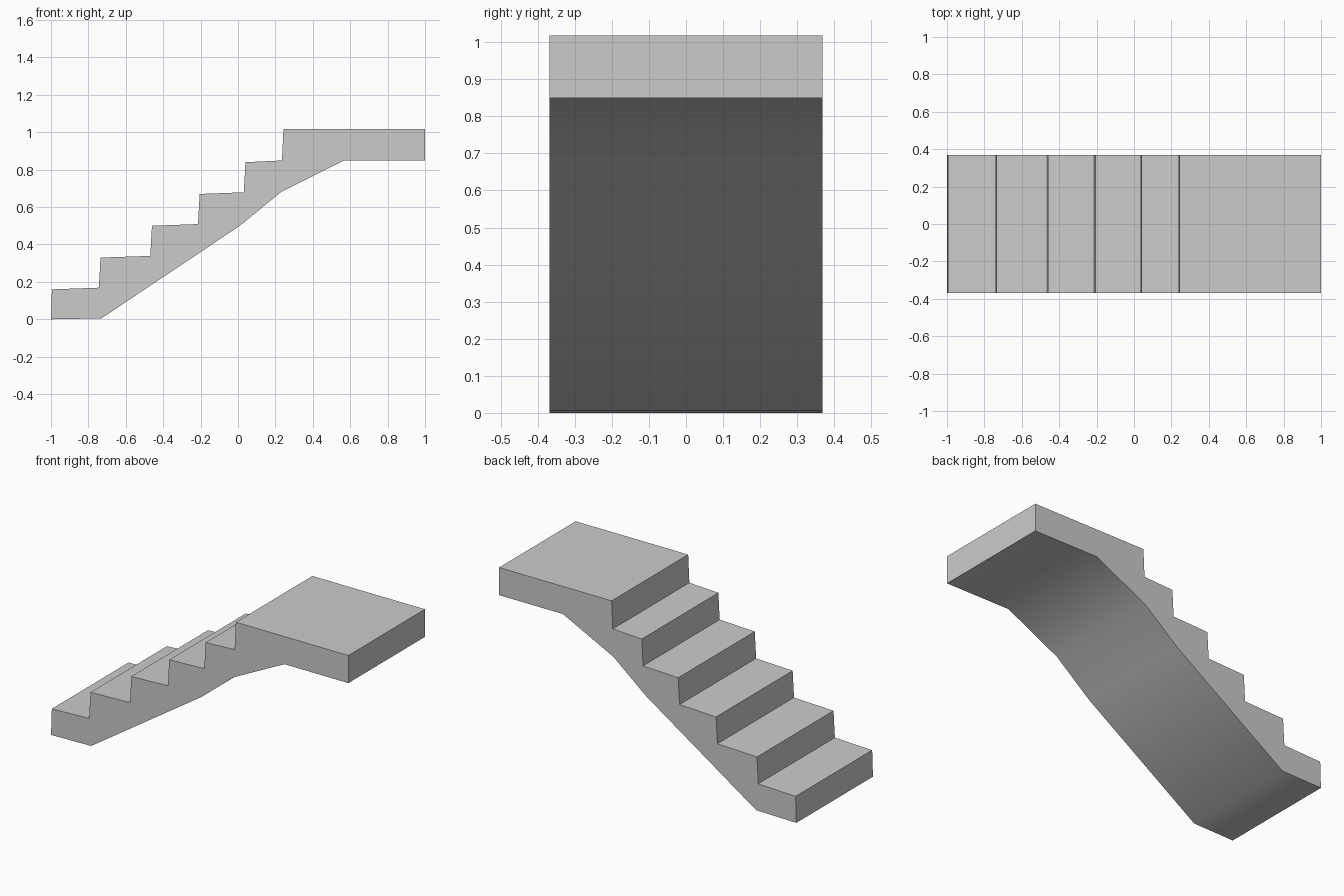
import bpy
import bmesh
import math

cube = bpy.data.objects.get("Cube")
if cube:
    bpy.data.objects.remove(cube, do_unlink=True)

HALF_WIDTH = 0.368

# Single concrete colour
concrete = bpy.data.materials.new("concrete_grey")
concrete.use_nodes = True
grey = (0.6, 0.6, 0.6, 1)
concrete.diffuse_color = grey
concrete.node_tree.nodes["Principled BSDF"].inputs["Base Color"].default_value = grey

# Sloping underside, from the foot to the landing
profile = [(-1, 0), (-0.73, 0.005), (0.01, 0.5), (0.23, 0.68), (0.57, 0.85), (1, 0.85)]

# Landing, then the steps going down: each tread rises slightly to its riser
profile += [(1, 1.018), (0.243, 1.018)]
nosings = [0.04, -0.205, -0.46, -0.735, -0.995]
riser_foot = 0.235
for i, x in enumerate(nosings):
    height = 0.84 - 0.17 * i
    profile += [(riser_foot, height + 0.009), (x, height)]
    riser_foot = x - 0.009

# Extrude the profile across the width of the stair
bm = bmesh.new()
side = bm.faces.new([bm.verts.new((x, -HALF_WIDTH, z)) for x, z in profile])
extruded = bmesh.ops.extrude_face_region(bm, geom=[side], use_keep_orig=True)
moved = [v for v in extruded["geom"] if isinstance(v, bmesh.types.BMVert)]
bmesh.ops.translate(bm, vec=(0, 2 * HALF_WIDTH, 0), verts=moved)
bmesh.ops.recalc_face_normals(bm, faces=bm.faces)
mesh = bpy.data.meshes.new("stair_flight")
bm.to_mesh(mesh)
bm.free()
mesh.materials.append(concrete)
stair = bpy.data.objects.new("stair_flight", mesh)
bpy.context.collection.objects.link(stair)

# Smooth the underside bends, keep the step edges sharp
bpy.ops.object.select_all(action="DESELECT")
stair.select_set(True)
bpy.context.view_layer.objects.active = stair
bpy.ops.object.shade_smooth_by_angle(angle=math.radians(40))
